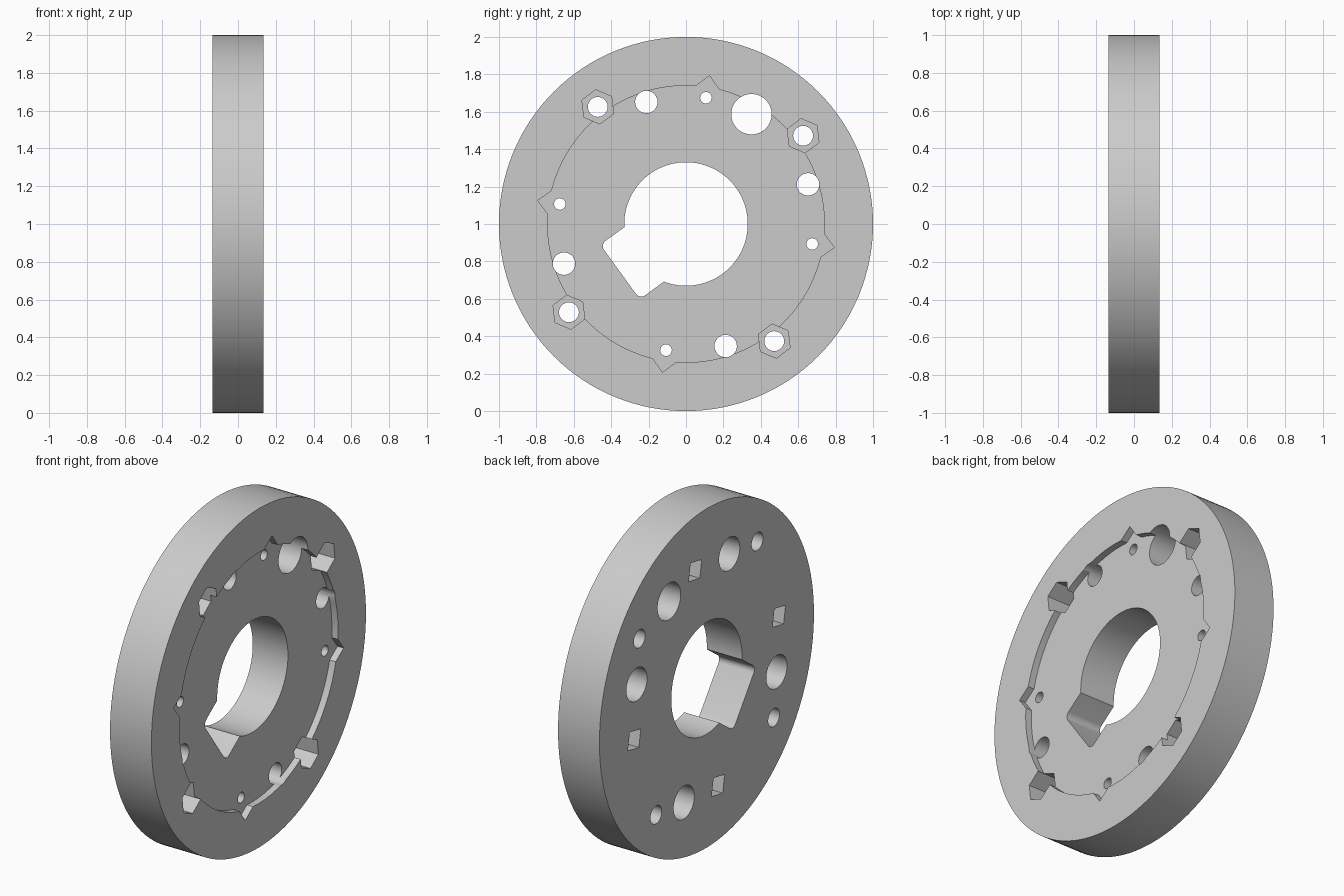
import bpy, bmesh
from math import cos, sin, radians

if "Cube" in bpy.data.objects:
    bpy.data.objects.remove(bpy.data.objects["Cube"], do_unlink=True)

HALF = 0.135            # half thickness of the disc
FLOOR = HALF - 0.04     # floor of the shallow recess
OUT = HALF + 0.05       # cutters reach past the faces

grey = bpy.data.materials.new("light_grey")
grey.use_nodes = True
grey.diffuse_color = (0.6, 0.6, 0.6, 1)
grey.node_tree.nodes["Principled BSDF"].inputs["Base Color"].default_value = (0.6, 0.6, 0.6, 1)


def polar(r, deg):
    return r * cos(radians(deg)), r * sin(radians(deg))


def arc(r, start, end, steps, centre=(0, 0)):
    pts = [polar(r, start + (end - start) * i / steps) for i in range(steps + 1)]
    return [(centre[0] + a, centre[1] + b) for a, b in pts]


def ring(r, sides=48, centre=(0, 0), turn=0):
    return arc(r, turn, turn + 360, sides, centre)[:-1]


def prism(name, profile, x0, x1):
    """Extrude a (y, z) outline along x, about the disc axis."""
    bm = bmesh.new()
    face = bm.faces.new([bm.verts.new((x0, y, z + 1)) for y, z in profile])
    grown = bmesh.ops.extrude_face_region(bm, geom=[face])["geom"]
    verts = [v for v in grown if isinstance(v, bmesh.types.BMVert)]
    bmesh.ops.translate(bm, verts=verts, vec=(x1 - x0, 0, 0))
    bmesh.ops.recalc_face_normals(bm, faces=bm.faces)
    mesh = bpy.data.meshes.new(name)
    bm.to_mesh(mesh)
    bm.free()
    mesh.materials.append(grey)
    obj = bpy.data.objects.new(name, mesh)
    bpy.context.collection.objects.link(obj)
    return obj


disc = prism("slotted_disc", ring(1, 128), -HALF, HALF)


def cut(profile, x0, x1):
    cutter = prism("cutter", profile, x0, x1)
    cutter.hide_render = True
    mod = disc.modifiers.new("cut", "BOOLEAN")
    mod.operation = "DIFFERENCE"
    mod.solver = "EXACT"
    mod.object = cutter
    bpy.context.view_layer.objects.active = disc
    bpy.ops.object.modifier_apply(modifier=mod.name)
    bpy.data.objects.remove(cutter, do_unlink=True)


# Shallow round recess with four pointed notches
outline = []
for k in range(4):
    tip = 81 + 90 * k
    outline.append(polar(0.802, tip))
    outline += arc(0.74, tip + 4.9, tip + 85.1, 28)
cut(outline, FLOOR, OUT)

# Central bore with a wide rounded keyway
local = arc(0.33, 33, 327, 72)
local += arc(0.035, -90, 0, 6, (0.401, -0.145))
local += arc(0.035, 0, 90, 6, (0.401, 0.145))
c, s = polar(1, 216)
cut([(u * c - v * s, u * s + v * c) for u, v in local], -OUT, OUT)

# Single large through hole
cut(ring(0.108, 48, (0.35, 0.587)), -OUT, OUT)

for k in range(4):
    # Hexagonal nut pocket over a bolt hole
    p = polar(0.784, 37 + 90 * k)
    cut(ring(0.092, 6, p, 37), HALF - 0.15, OUT)
    cut(ring(0.053, 32, p), -OUT, OUT)
    # Screw hole, counterbored from the rear
    p = polar(0.686, 18 + 90 * k)
    cut(ring(0.06, 32, p), -OUT, OUT)
    cut(ring(0.097, 40, p), -OUT, 0)
    # Pin hole with a square pocket at the rear
    p = polar(0.683, 81 + 90 * k)
    cut(ring(0.031, 24, p), -OUT, OUT)
    cut(ring(0.074, 4, p, 55), -OUT, 0)

bpy.ops.object.select_all(action="DESELECT")
disc.select_set(True)
bpy.context.view_layer.objects.active = disc
bpy.ops.object.shade_smooth_by_angle(angle=radians(30))
